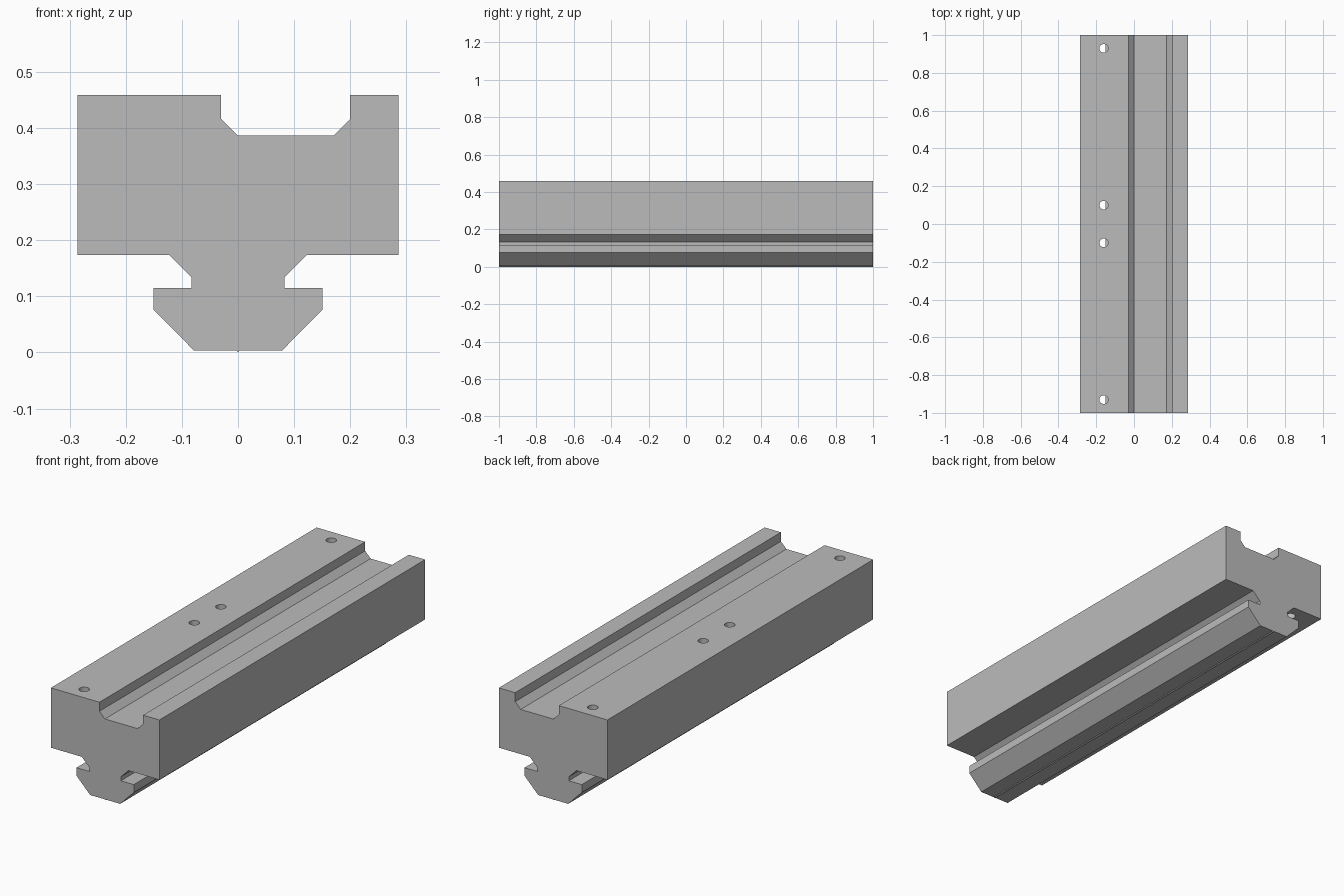
import bpy
import bmesh
from mathutils import Matrix

default = bpy.data.objects.get("Cube")
if default:
    bpy.data.objects.remove(default, do_unlink=True)

# Plain grey material
grey = bpy.data.materials.new("light grey")
grey.use_nodes = True
colour = (0.5, 0.5, 0.5, 1)
grey.diffuse_color = colour
grey.node_tree.nodes["Principled BSDF"].inputs["Base Color"].default_value = colour


def add_object(name, bm):
    bmesh.ops.recalc_face_normals(bm, faces=bm.faces)
    mesh = bpy.data.meshes.new(name)
    bm.to_mesh(mesh)
    bm.free()
    mesh.materials.append(grey)
    obj = bpy.data.objects.new(name, mesh)
    bpy.context.collection.objects.link(obj)
    return obj


# Right half of the T-shaped foot, from the small ridge up to the block corner
foot = [(0.004, 0.004), (0.079, 0.004), (0.151, 0.077), (0.151, 0.115),
        (0.083, 0.115), (0.083, 0.134), (0.123, 0.174), (0.286, 0.174)]
# Block top with the chamfered channel, right to left
top = [(0.286, 0.459), (0.2, 0.459), (0.2, 0.416), (0.171, 0.387),
       (-0.001, 0.387), (-0.03, 0.416), (-0.03, 0.459), (-0.286, 0.459)]
profile = [(0, 0)] + foot + top + [(-x, z) for x, z in reversed(foot)]

# Extruded rail body
bm = bmesh.new()
end = bm.faces.new([bm.verts.new((x, -1, z)) for x, z in profile])
ext = bmesh.ops.extrude_face_region(bm, geom=[end])
moved = [v for v in ext["geom"] if isinstance(v, bmesh.types.BMVert)]
bmesh.ops.translate(bm, vec=(0, 2, 0), verts=moved)
rail = add_object("rail_body", bm)

# Screw holes through the block, stopping above the foot flange
bm = bmesh.new()
for y in (-0.93, -0.1, 0.1, 0.93):
    bmesh.ops.create_cone(bm, cap_ends=True, segments=32, radius1=0.023,
                          radius2=0.023, depth=0.4,
                          matrix=Matrix.Translation((-0.16, y, 0.34)))
cutter = add_object("hole_cutter", bm)
cutter.hide_render = True

cut = rail.modifiers.new("screw holes", "BOOLEAN")
cut.operation = "DIFFERENCE"
cut.solver = "EXACT"
cut.object = cutter

# Apply the cut and drop the cutter
bpy.context.view_layer.objects.active = rail
rail.select_set(True)
bpy.ops.object.modifier_apply(modifier=cut.name)
bpy.data.objects.remove(cutter, do_unlink=True)
bpy.ops.object.shade_smooth_by_angle(angle=0.5)
